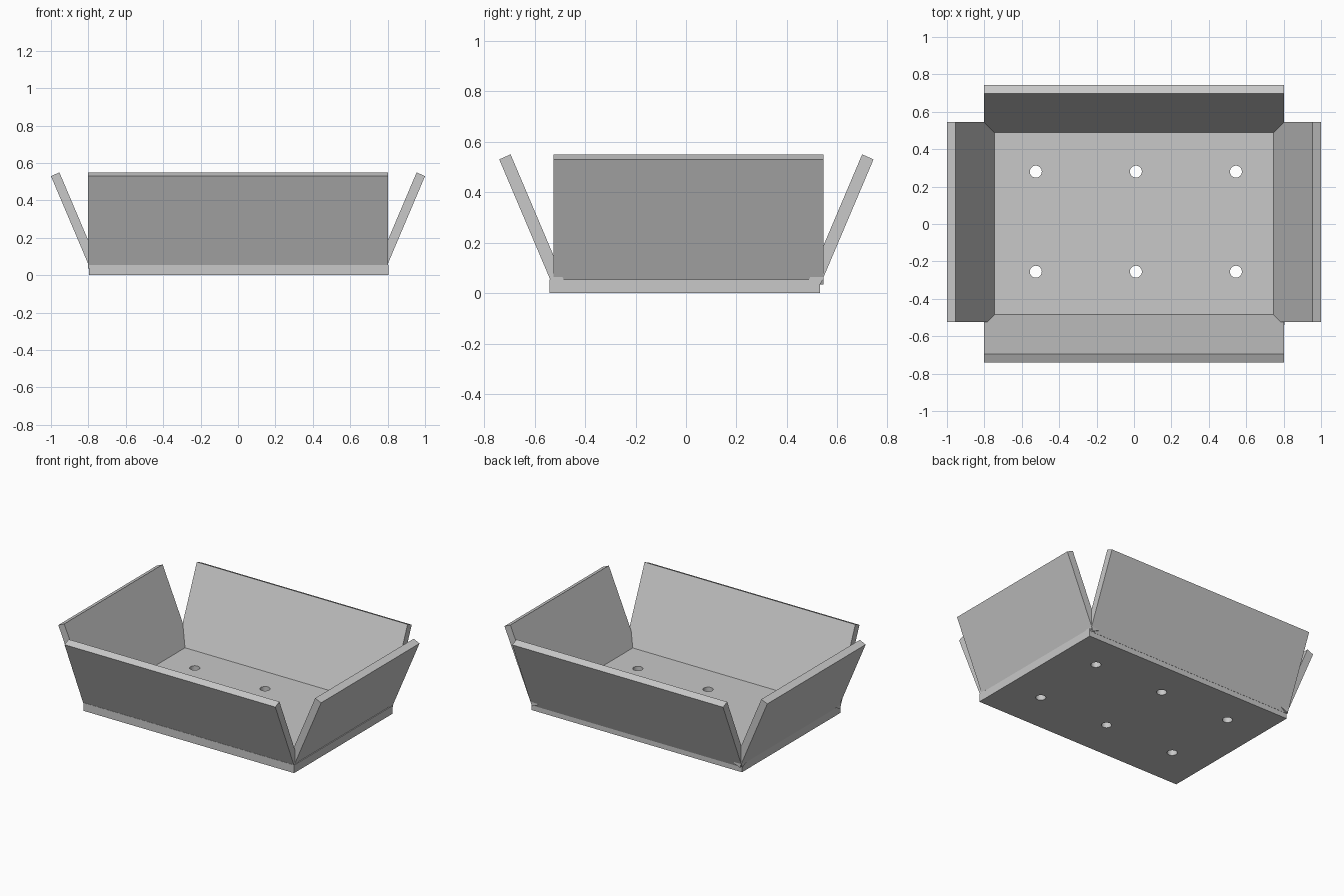
import bpy
import bmesh
from math import radians
from mathutils import Matrix, Vector

if "Cube" in bpy.data.objects:
    bpy.data.objects.remove(bpy.data.objects["Cube"], do_unlink=True)

# Single plain grey material
grey = bpy.data.materials.new("light grey")
grey.use_nodes = True
GREY = (0.58, 0.58, 0.58, 1)
grey.diffuse_color = GREY
grey.node_tree.nodes["Principled BSDF"].inputs["Base Color"].default_value = GREY

THICK = 0.055


def make_object(name, bm):
    bmesh.ops.recalc_face_normals(bm, faces=bm.faces)
    mesh = bpy.data.meshes.new(name)
    bm.to_mesh(mesh)
    bm.free()
    mesh.materials.append(grey)
    obj = bpy.data.objects.new(name, mesh)
    bpy.context.collection.objects.link(obj)
    return obj


def box(name, low, high):
    low, high = Vector(low), Vector(high)
    bm = bmesh.new()
    place = Matrix.Translation((low + high) / 2) @ Matrix.Diagonal((*(high - low), 1))
    bmesh.ops.create_cube(bm, size=1, matrix=place)
    return make_object(name, bm)


def wall(name, turn, edge, start, end):
    """Outward-leaning panel; profile drawn in x-z, extruded along y, then turned."""
    profile = [(0, 0.055), (0.045, 0.035), (0.255, 0.53), (0.21, 0.55)]
    bm = bmesh.new()
    face = bm.faces.new([bm.verts.new((edge + x, start, z)) for x, z in profile])
    sweep = bmesh.ops.extrude_face_region(bm, geom=[face])
    moved = [v for v in sweep["geom"] if isinstance(v, bmesh.types.BMVert)]
    bmesh.ops.translate(bm, verts=moved, vec=(0, end - start, 0))
    bm.transform(Matrix.Rotation(radians(turn), 4, "Z"))
    return make_object(name, bm)


# Floor plate
floor = box("floor_plate", (-0.797, -0.54, 0), (0.805, 0.53, THICK))

# Drain hole cutter: a three by two grid of cylinders
bm = bmesh.new()
for x in (-0.525, 0.01, 0.545):
    for y in (-0.255, 0.28):
        bmesh.ops.create_cone(bm, cap_ends=True, segments=32, radius1=0.032, radius2=0.032,
                              depth=0.3, matrix=Matrix.Translation((x, y, 0)))
cutter = make_object("drain_hole_cutter", bm)
cut = floor.modifiers.new("drain_holes", "BOOLEAN")
cut.operation = "DIFFERENCE"
cut.solver = "EXACT"
cut.object = cutter

# Apply the cut and drop the helper
bpy.context.view_layer.objects.active = floor
floor.select_set(True)
bpy.ops.object.modifier_apply(modifier=cut.name)
bpy.data.objects.remove(cutter, do_unlink=True)
bpy.ops.object.shade_smooth_by_angle(angle=radians(30))

# Four sloping walls with open corners
wall("left_wall", 0, 0.745, -0.525, 0.545)
wall("right_wall", 180, 0.745, -0.545, 0.525)
wall("back_wall", 90, 0.488, -0.802, 0.802)
wall("front_wall", -90, 0.485, -0.802, 0.802)
